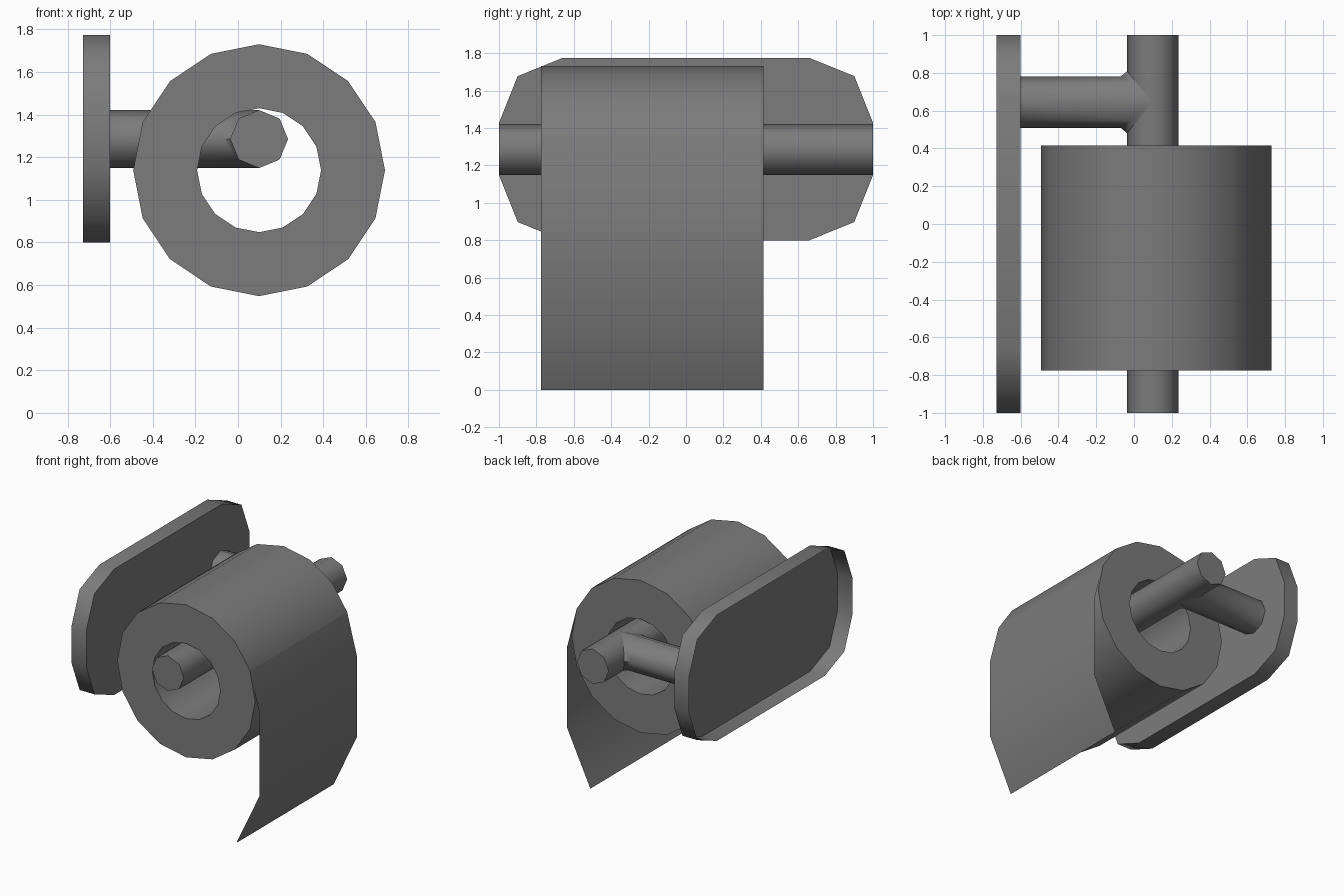
import bpy
from math import sin, cos, pi, radians

if "Cube" in bpy.data.objects:
    bpy.data.objects.remove(bpy.data.objects["Cube"])

ROD_X, ROD_Z, ROD_R = 0.099, 1.285, 0.136
PLATE_Z, ROLL_Z = 1.287, 1.139
Y0, Y1 = -0.775, 0.415

# Dark grey shared by every part
grey = bpy.data.materials.new("dark_grey")
grey.diffuse_color = (0.2, 0.2, 0.2, 1)
grey.use_nodes = True
grey.node_tree.nodes["Principled BSDF"].inputs["Base Color"].default_value = grey.diffuse_color


def build(name, verts, faces, angle=50):
    me = bpy.data.meshes.new(name)
    me.from_pydata(verts, [], faces)
    me.materials.append(grey)
    ob = bpy.data.objects.new(name, me)
    bpy.context.collection.objects.link(ob)
    bpy.ops.object.select_all(action='DESELECT')
    ob.select_set(True)
    bpy.context.view_layer.objects.active = ob
    bpy.ops.object.mode_set(mode='EDIT')
    bpy.ops.mesh.select_all(action='SELECT')
    bpy.ops.mesh.normals_make_consistent(inside=False)
    bpy.ops.object.mode_set(mode='OBJECT')
    bpy.ops.object.shade_smooth_by_angle(angle=radians(angle))
    return ob


def loft(name, rings, start=False, end=False, closed=False):
    """Bridge equal-sized rings; cap the ends or join last ring to first."""
    n = len(rings[0])
    verts = [v for r in rings for v in r]
    faces = []
    for k in range(len(rings) if closed else len(rings) - 1):
        a, b = k * n, (k + 1) % len(rings) * n
        faces += [(a + i, a + (i + 1) % n, b + (i + 1) % n, b + i) for i in range(n)]
    if start:
        faces.append(tuple(range(n)))
    if end:
        faces.append(tuple(range(len(verts) - n, len(verts))))
    return build(name, verts, faces)


def circle_y(r, n, z, y):
    return [(ROD_X + r * cos(2 * pi * i / n), y, z + r * sin(2 * pi * i / n)) for i in range(n)]


# Wall plate: chamfered outline mirrored from one quadrant, open at the wall side
quad = [(1.0, 0.14), (0.9, 0.39), (0.66, 0.4875)]
half = quad + [(-y, z) for y, z in reversed(quad)]
outline = half + [(-y, -z) for y, z in half]
loft("wall_plate", [[(x, y, PLATE_Z + z) for y, z in outline] for x in (-0.727, -0.6)],
     end=True)

# Holder rod
loft("holder_rod", [circle_y(ROD_R, 8, ROD_Z, y) for y in (-1, 1)], start=True, end=True)

# Support arm, flared where it fits against the rod
arm = [[], [], []]
for i in range(8):
    c, s = cos(i * pi / 4), sin(i * pi / 4)
    z = ROD_Z + ROD_R * s
    x = ROD_X - ROD_R * abs(c)
    arm[0].append((-0.6, 0.645 + ROD_R * c, z))
    arm[1].append((x - 0.033 * abs(c), 0.645 + ROD_R * c, z))
    arm[2].append((x, 0.645 + (ROD_R + 0.028) * c, z))
loft("support_arm", arm)

# Paper roll with hollow core
loft("paper_roll", [circle_y(r, 16, ROLL_Z, y) for r, y in
                    ((0.591, Y0), (0.591, Y1), (0.291, Y1), (0.291, Y0))], closed=True)

# Loose sheet hanging from the roll
path = [(0.645, 1.365), (0.727, 1.05), (0.727, 0.416), (0.529, 0.0)]
build("hanging_sheet", [(x, y, z) for x, z in path for y in (Y0, Y1)],
      [(2 * i, 2 * i + 1, 2 * i + 3, 2 * i + 2) for i in range(3)])
